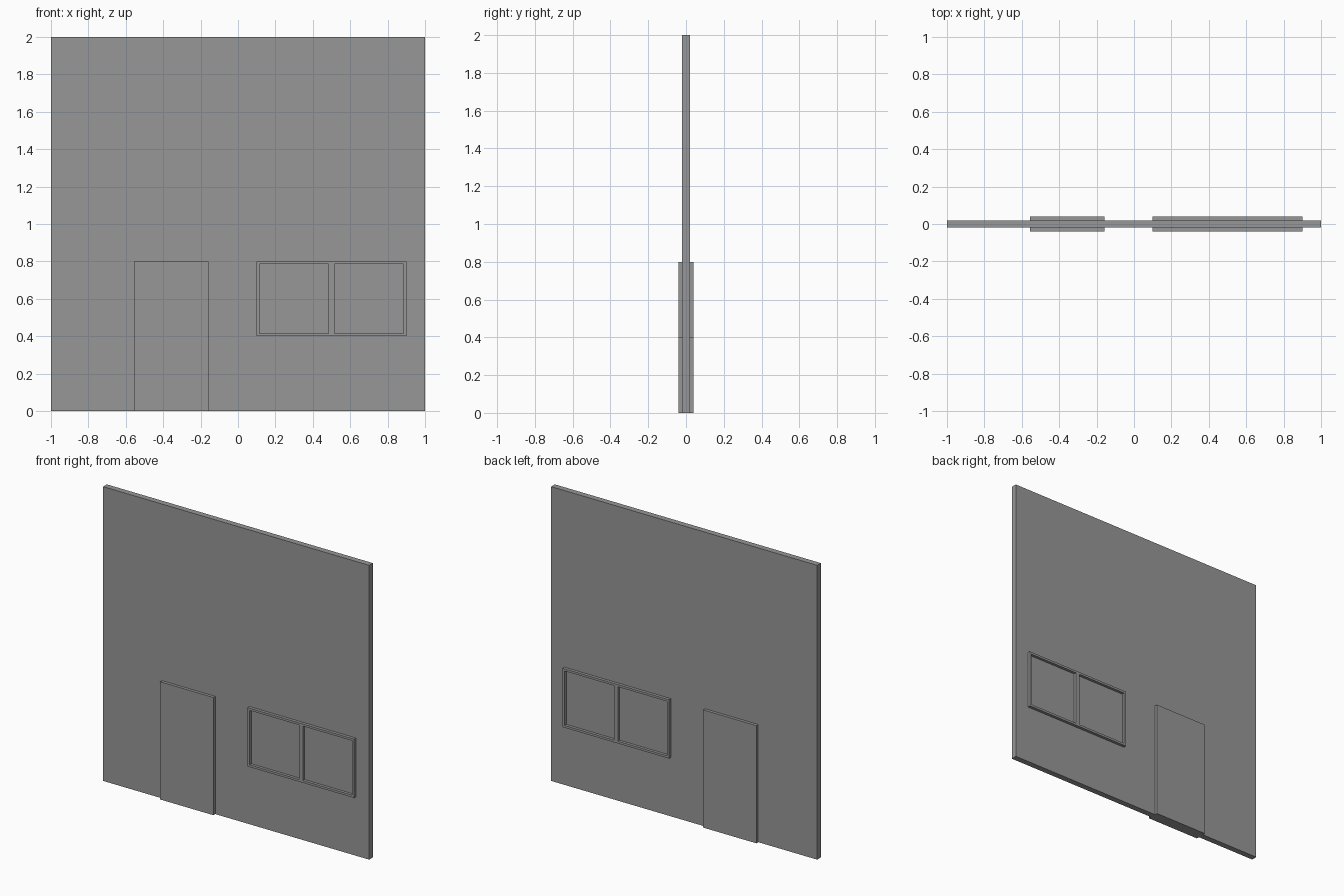
import bpy
import bmesh

default = bpy.data.objects.get("Cube")
if default:
    bpy.data.objects.remove(default, do_unlink=True)

grey = bpy.data.materials.new("plain grey")
grey.use_nodes = True
grey.diffuse_color = (0.31, 0.31, 0.31, 1)
grey.node_tree.nodes["Principled BSDF"].inputs["Base Color"].default_value = grey.diffuse_color


def panel(name, xs, zs, thickness, holes=()):
    """Upright panel on a grid of x and z lines, open at the listed cells."""
    bm = bmesh.new()
    grid = [[bm.verts.new((x, -thickness / 2, z)) for z in zs] for x in xs]
    for i in range(len(xs) - 1):
        for k in range(len(zs) - 1):
            if (i, k) not in holes:
                bm.faces.new((grid[i][k], grid[i + 1][k], grid[i + 1][k + 1], grid[i][k + 1]))
    # Thicken from the front sheet towards the back
    front = bm.faces[:]
    ext = bmesh.ops.extrude_face_region(bm, geom=front, use_keep_orig=True)
    back = [v for v in ext["geom"] if isinstance(v, bmesh.types.BMVert)]
    bmesh.ops.translate(bm, verts=back, vec=(0, thickness, 0))
    bmesh.ops.recalc_face_normals(bm, faces=bm.faces[:])
    mesh = bpy.data.meshes.new(name)
    bm.to_mesh(mesh)
    bm.free()
    mesh.materials.append(grey)
    obj = bpy.data.objects.new(name, mesh)
    bpy.context.collection.objects.link(obj)
    return obj


# Wall slab and the door standing proud on both sides
panel("wall", (-1, 1), (0, 2), 0.04)
panel("door", (-0.557, -0.157), (0, 0.8), 0.08)

# Double window frame with two openings, and a pane in each
frame_x = (0.1, 0.115, 0.485, 0.515, 0.885, 0.9)
frame_z = (0.4, 0.415, 0.785, 0.8)
panel("window_frame", frame_x, frame_z, 0.08, holes=((1, 1), (3, 1)))
for side, i in (("right", 1), ("left", 3)):
    panel(side + "_window_pane", frame_x[i:i + 2], frame_z[1:3], 0.042)
